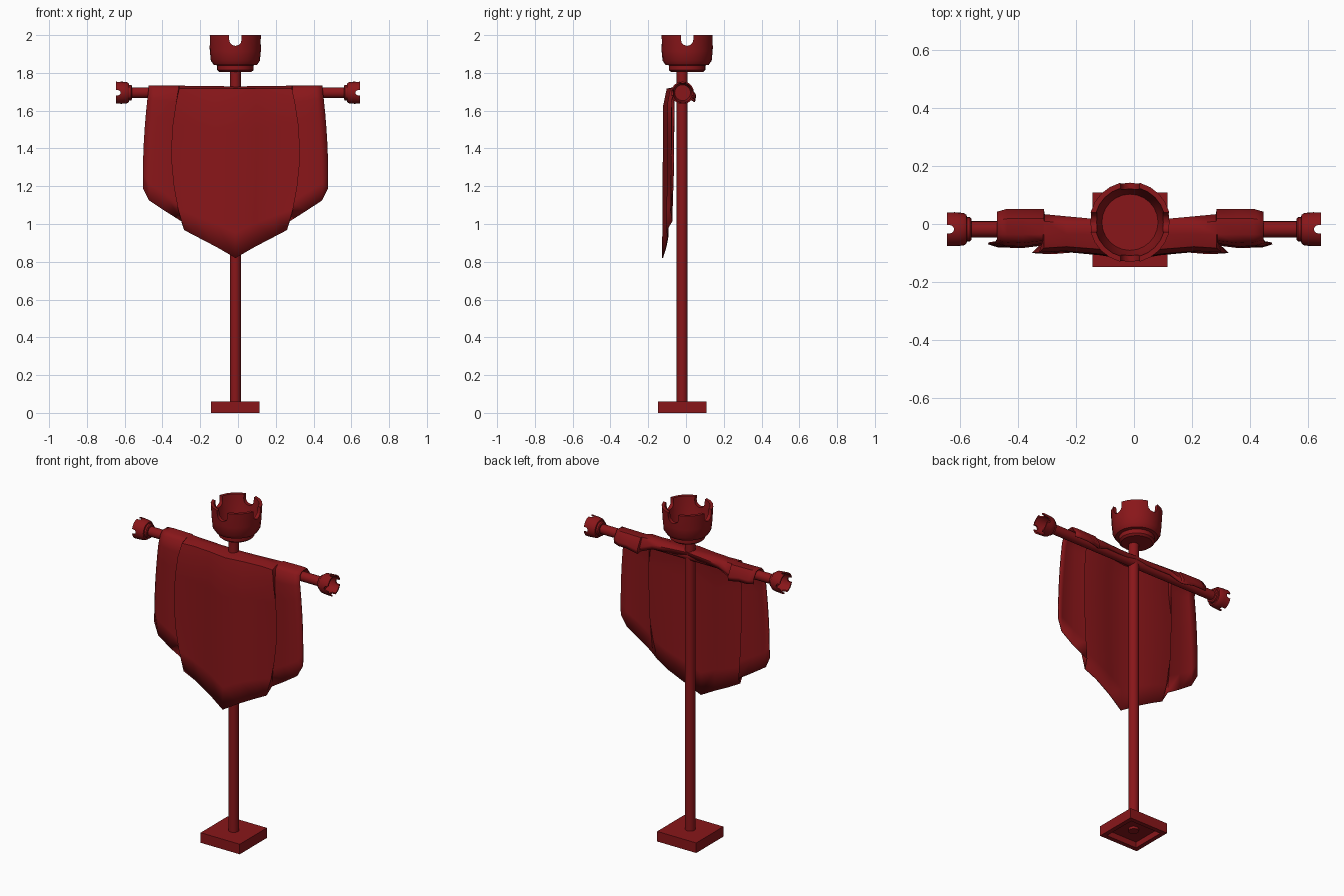
import bpy, bmesh, math
from mathutils import Vector

if "Cube" in bpy.data.objects:
    bpy.data.objects.remove(bpy.data.objects["Cube"])

CX, CY = -0.014, -0.02          # pole axis
red = bpy.data.materials.new("dark_red")
red.diffuse_color = (0.25, 0.008, 0.01, 1)
red.use_nodes = True
red.node_tree.nodes["Principled BSDF"].inputs["Base Color"].default_value = red.diffuse_color


def finish(name, bm, angle=None):
    """Turn a bmesh into a named red object."""
    bmesh.ops.recalc_face_normals(bm, faces=bm.faces[:])
    me = bpy.data.meshes.new(name)
    bm.to_mesh(me)
    bm.free()
    me.materials.append(red)
    ob = bpy.data.objects.new(name, me)
    bpy.context.collection.objects.link(ob)
    if angle:
        bpy.ops.object.select_all(action='DESELECT')
        ob.select_set(True)
        bpy.context.view_layer.objects.active = ob
        bpy.ops.object.shade_smooth_by_angle(angle=math.radians(angle))
    return ob


def rod(name, loc, radius, length, axis='Z', sides=16):
    bm = bmesh.new()
    bmesh.ops.create_cone(bm, cap_ends=True, segments=sides, radius1=radius,
                          radius2=radius, depth=length)
    ob = finish(name, bm, 40)
    ob.location = loc
    if axis == 'X':
        ob.rotation_euler.y = math.pi / 2
    return ob


# square base, recessed underneath
bm = bmesh.new()
bmesh.ops.create_cube(bm, size=1)
for v in bm.verts:
    v.co = Vector((v.co.x * 0.258 + CX, v.co.y * 0.256 + CY, v.co.z * 0.06 + 0.03))
bm.faces.ensure_lookup_table()
under = min(bm.faces, key=lambda f: f.calc_center_median().z)
bmesh.ops.inset_region(bm, faces=[under], thickness=0.037)
ext = bmesh.ops.extrude_discrete_faces(bm, faces=[under])
for v in ext['faces'][0].verts:
    v.co.z += 0.035
finish("base", bm)

# pole and crossbar
rod("pole", (CX, CY, 0.915), 0.029, 1.79)
rod("crossbar", (0, -0.018, 1.695), 0.028, 1.14, 'X')

# crown: lathed cup with four rounded notches
profile = [(0, 0), (0.085, 0), (0.097, 0.01), (0.097, 0.035), (0.115, 0.038),
           (0.13, 0.06), (0.135, 0.11), (0.14, 0.195), (0.122, 0.195),
           (0.112, 0.11), (0.097, 0.05), (0, 0.05)]
bm = bmesh.new()
vs = [bm.verts.new((r, 0, h)) for r, h in profile]
es = [bm.edges.new(p) for p in zip(vs, vs[1:])]
bmesh.ops.spin(bm, geom=vs + es, axis=(0, 0, 1), cent=(0, 0, 0),
               angle=math.tau, steps=24)
bmesh.ops.remove_doubles(bm, verts=bm.verts[:], dist=1e-5)
crown = finish("crown", bm)

cutters = []
for i in range(2):
    w, floor = 0.033, 0.138
    outline = [(w, 0.25)] + [(w * math.cos(a), floor + w * (1 - math.sin(a)))
                             for a in [math.pi * k / 6 for k in range(7)]] + [(-w, 0.25)]
    bm = bmesh.new()
    f = bm.faces.new([bm.verts.new((x, -0.3, z)) for x, z in outline])
    r = bmesh.ops.extrude_face_region(bm, geom=[f])
    for v in r['geom']:
        if isinstance(v, bmesh.types.BMVert):
            v.co.y += 0.6
    cut = finish("notch_cutter", bm)
    cut.rotation_euler.z = i * math.pi / 2
    cut.hide_render = True
    mod = crown.modifiers.new("notch", 'BOOLEAN')
    mod.operation, mod.object, mod.solver = 'DIFFERENCE', cut, 'EXACT'
    cutters.append(cut)
bpy.context.view_layer.update()
cut_mesh = bpy.data.meshes.new_from_object(
    crown.evaluated_get(bpy.context.evaluated_depsgraph_get()))
for ob in cutters + [crown]:
    bpy.data.objects.remove(ob)

bm = bmesh.new()
bm.from_mesh(cut_mesh)
top = finish("top_crown", bm, 35)
top.location = (CX, 0.006, 1.805)

# small crowns on the crossbar ends share the same mesh
for name, s in (("left_finial", -1), ("right_finial", 1)):
    ob = bpy.data.objects.new(name, top.data)
    bpy.context.collection.objects.link(ob)
    ob.scale = (0.43,) * 3
    ob.rotation_euler.y = s * math.pi / 2
    ob.location = (s * 0.562, -0.018, 1.695)

# banner: columns from edge to centre, with a pleat on each side
# x top, x middle, x bottom, y, bottom z, back flap y, back flap z
half = [(0.460, 0.484, 0.490, -0.062, 1.19, 0.040, 1.665),
        (0.425, 0.450, 0.458, -0.072, 1.125, 0.050, 1.66),
        (0.370, 0.375, 0.375, -0.075, 1.07, 0.050, 1.66),
        (0.300, 0.305, 0.285, -0.066, 1.015, 0.050, 1.645),
        (0.297, 0.337, 0.272, -0.096, 0.968, 0.032, 1.655),
        (0.220, 0.235, 0.200, -0.090, 0.93, 0.024, 1.685),
        (0.110, 0.110, 0.100, -0.100, 0.878, 0.014, 1.69),
        (0.000, 0.000, 0.000, -0.118, 0.82, 0.008, 1.695)]
columns = [(-1, c) for c in half] + [(1, c) for c in half[-2::-1]]
bm = bmesh.new()
grid = []
for s, (xt, xm, xb, y, zb, by, bz) in columns:
    ztop = 1.732 - 0.006 * (1 - xt / 0.46)
    pts = [(xt, by - 0.004, bz), (xt, by, bz + 0.025), (xt, by * 0.5 - 0.008, ztop),
           (xt, -0.035, ztop), (xt, y * 0.85, 1.715)]
    for t in (0.1, 0.25, 0.4, 0.55, 0.7, 0.85, 1):
        x = xt * (1 - t) * (1 - 2 * t) + xm * 4 * t * (1 - t) + xb * t * (2 * t - 1)
        pts.append((x, y - 0.006 * t, 1.715 + (zb - 1.715) * t))
    grid.append([bm.verts.new((s * x - 0.013, yy, z)) for x, yy, z in pts])
for a, b in zip(grid, grid[1:]):
    for k in range(len(a) - 1):
        bm.faces.new((a[k], a[k + 1], b[k + 1], b[k]))
banner = finish("banner", bm, 50)
thick = banner.modifiers.new("thickness", 'SOLIDIFY')
thick.thickness, thick.offset = 0.005, 0
